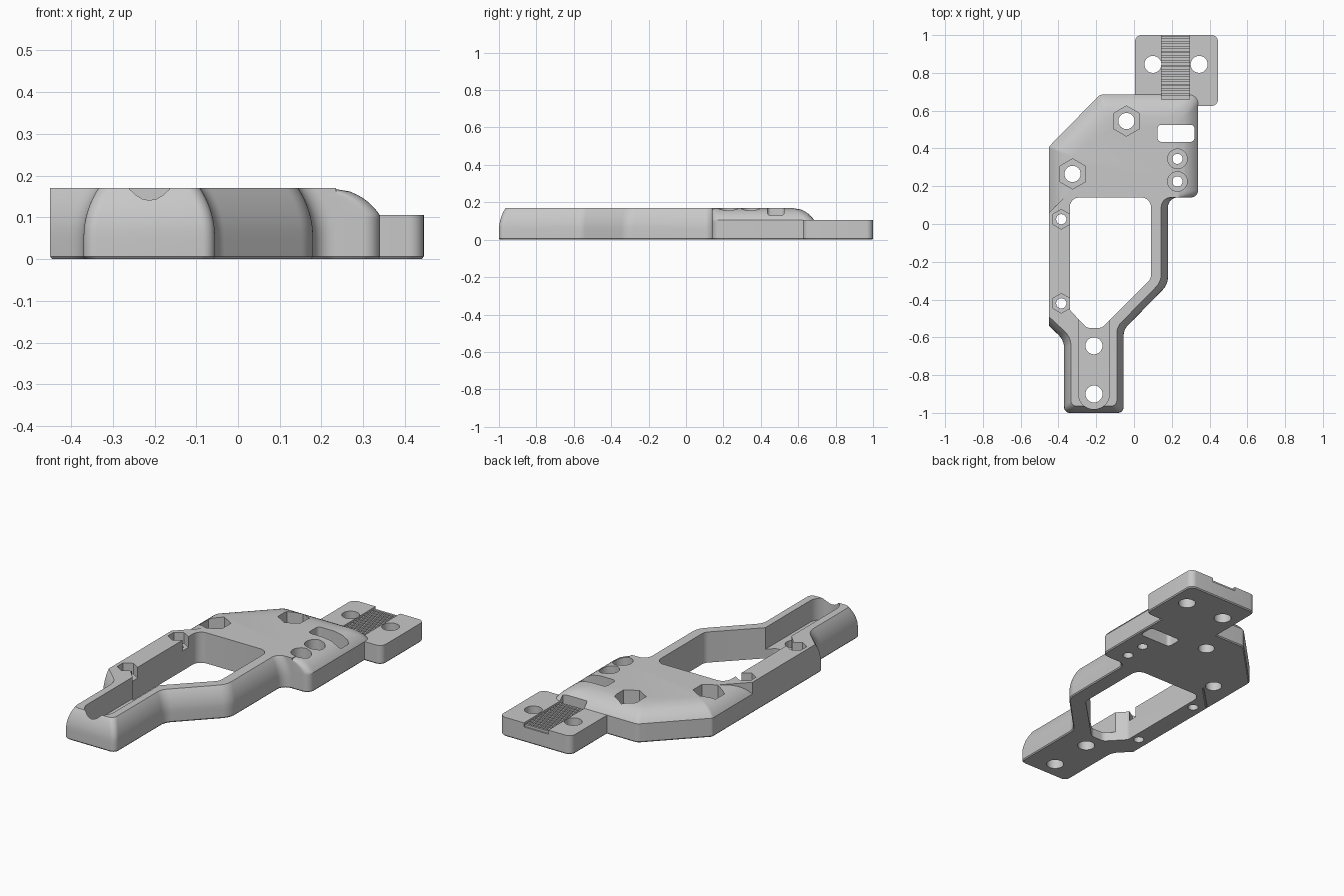
import bpy, bmesh, math
from mathutils import Vector

old = bpy.data.objects.get("Cube")
if old:
    bpy.data.objects.remove(old, do_unlink=True)

grey = bpy.data.materials.new("light grey")
grey.use_nodes = True
grey.diffuse_color = (0.58, 0.58, 0.58, 1)
grey.node_tree.nodes["Principled BSDF"].inputs["Base Color"].default_value = grey.diffuse_color

TOP = 0.17


# Edge roundings: inward shift of a side at height z
def flat(z):
    return 0.0


def steep(z):
    r = 0.218
    return r - math.sqrt(r * r - max(z - 0.05, 0) ** 2)


def broad(z):
    r = 0.143
    return max(0.0, 0.12 - math.sqrt(r * r - max(z - TOP + r, 0) ** 2)) if z > 0.105 else 0.0


def outline(corners, shift, steps=8):
    """Corners are (x, y, radius, rounding), counter-clockwise."""
    n = len(corners)
    pts = [Vector(c[:2]) for c in corners]
    lines = []
    for i in range(n):
        d = (pts[(i + 1) % n] - pts[i]).normalized()
        normal = Vector((-d.y, d.x))
        lines.append((normal, normal.dot(pts[i]) + shift(corners[i][3])))
    moved = []
    for i in range(n):
        (a, p), (b, q) = lines[i - 1], lines[i]
        det = a.x * b.y - a.y * b.x
        moved.append(Vector(((p * b.y - q * a.y) / det, (a.x * q - b.x * p) / det)))
    ring = []
    for i in range(n):
        r, p = corners[i][2], moved[i]
        if r == 0:
            ring.append(p)
            continue
        u = (moved[i - 1] - p).normalized()
        v = (moved[(i + 1) % n] - p).normalized()
        half = u.angle(v) / 2
        centre = p + (u + v).normalized() * (r / math.sin(half))
        t = r / math.tan(half)
        a, b = (p + u * t - centre).normalized(), (p + v * t - centre).normalized()
        ring += [centre + a.slerp(b, k / steps) * r for k in range(steps + 1)]
    return ring


def loft(bm, rings):
    """Closed solid through a list of (outline, height)."""
    rows = [[bm.verts.new((p.x, p.y, z)) for p in ring] for ring, z in rings]
    n = len(rows[0])
    bm.faces.new(rows[0][::-1])
    bm.faces.new(rows[-1])
    for low, high in zip(rows, rows[1:]):
        for i in range(n):
            j = (i + 1) % n
            bm.faces.new((low[i], low[j], high[j], high[i]))


def make_object(name, bm):
    bmesh.ops.recalc_face_normals(bm, faces=bm.faces)
    mesh = bpy.data.meshes.new(name)
    bm.to_mesh(mesh)
    bm.free()
    mesh.materials.append(grey)
    obj = bpy.data.objects.new(name, mesh)
    bpy.context.collection.objects.link(obj)
    return obj


def solid(name, corners, heights):
    bm = bmesh.new()
    rings = [(outline(corners, lambda f: 0.005), 0)]
    rings += [(outline(corners, lambda f, z=z: f(z)), z) for z in heights]
    loft(bm, rings)
    return make_object(name, bm)


def prism(bm, corners, low, high):
    ring = outline([(x, y, r, flat) for x, y, r in corners], lambda f: 0)
    loft(bm, [(ring, low), (ring, high)])


def rounded_box(x1, x2, y1, y2, r):
    return [(x1, y1, r), (x2, y1, r), (x2, y2, r), (x1, y2, r)]


def drill(bm, x, y, r, low, high, sides=32):
    ring = [Vector((x + r * math.sin(k * math.tau / sides), y + r * math.cos(k * math.tau / sides)))
            for k in range(sides)]
    loft(bm, [(ring, low), (ring, high)])


def combine(target, other, operation):
    mod = target.modifiers.new(operation.lower(), 'BOOLEAN')
    mod.operation, mod.object, mod.solver = operation, other, 'EXACT'
    bpy.context.view_layer.objects.active = target
    bpy.ops.object.modifier_apply(modifier=mod.name)
    bpy.data.objects.remove(other, do_unlink=True)


levels = [0.006, 0.05] + [0.105 + (TOP - 0.105) * k / 8 for k in range(-4, 9)]

# Wide rear deck with broad rounded shoulders
body = solid("bracket_body", [
    (-0.30, 0.14, 0, flat), (0.34, 0.14, 0.04, broad), (0.34, 0.685, 0.05, broad),
    (-0.18, 0.685, 0.04, broad), (-0.45, 0.41, 0.02, broad),
    (-0.45, 0.06, 0, flat), (-0.30, 0.21, 0, flat)], levels)

# Front handle, side arm and rail
frame = solid("frame", [
    (-0.37, -1.0, 0.03, steep), (-0.055, -1.0, 0.03, steep), (-0.055, -0.56, 0.08, steep),
    (0.18, -0.32, 0.10, steep), (0.18, 0.14, 0.05, flat), (0.235, 0.14, 0, flat),
    (0.235, 0.25, 0, flat), (-0.26, 0.25, 0, flat), (-0.45, 0.06, 0, flat),
    (-0.45, -0.54, 0, steep), (-0.37, -0.615, 0.10, steep)], levels)
combine(body, frame, 'UNION')

# Low rear clamp plate
plate = solid("plate", [(x, y, r, flat) for x, y, r in rounded_box(0.005, 0.445, 0.625, 1.0, 0.035)],
              [0.006, 0.105])
combine(body, plate, 'UNION')

# Pockets open to the top: nut seats, screw seats, handle channel, belt groove
bm = bmesh.new()
for x, y in ((-0.04, 0.545), (-0.325, 0.265)):
    drill(bm, x, y, 0.08, 0.085, 0.3, 6)
for y in (0.025, -0.42):
    drill(bm, -0.385, y, 0.052, 0.11, 0.3, 6)
for y in (0.345, 0.225):
    drill(bm, 0.23, y, 0.052, 0.1, 0.3)
prism(bm, [(-0.294, -0.98, 0.08), (-0.13, -0.98, 0.08), (-0.13, -0.5, 0), (-0.294, -0.5, 0)], 0.05, 0.3)
prism(bm, rounded_box(0.145, 0.295, 0.658, 1.1, 0), 0.082, 0.3)
combine(body, make_object("pockets", bm), 'DIFFERENCE')

# Openings through the full thickness
bm = bmesh.new()
prism(bm, [(-0.34, 0.14, 0.05), (-0.34, -0.455, 0.03), (-0.25, -0.55, 0.04),
           (-0.17, -0.55, 0.04), (0.09, -0.29, 0.05), (0.09, 0.14, 0.05)], -0.1, 0.4)
prism(bm, rounded_box(0.125, 0.32, 0.435, 0.525, 0.02), -0.1, 0.4)
for x, y, r in ((-0.212, -0.645, 0.045), (-0.212, -0.9, 0.045), (-0.04, 0.545, 0.043),
                (-0.325, 0.265, 0.043), (-0.385, 0.025, 0.027), (-0.385, -0.42, 0.027),
                (0.23, 0.345, 0.027), (0.23, 0.225, 0.027), (0.1, 0.845, 0.045), (0.345, 0.845, 0.045)):
    drill(bm, x, y, r, -0.1, 0.4)
combine(body, make_object("openings", bm), 'DIFFERENCE')

# Ribs across the belt groove
bm = bmesh.new()
for k in range(13):
    y = 0.68 + 0.025 * k
    prism(bm, rounded_box(0.143, 0.297, y, y + 0.012, 0), 0.075, 0.095)
ribs = make_object("belt_groove_ribs", bm)

for obj in (body, ribs):
    bpy.ops.object.select_all(action='DESELECT')
    obj.select_set(True)
    bpy.context.view_layer.objects.active = obj
    bpy.ops.object.shade_smooth_by_angle(angle=math.radians(30))
